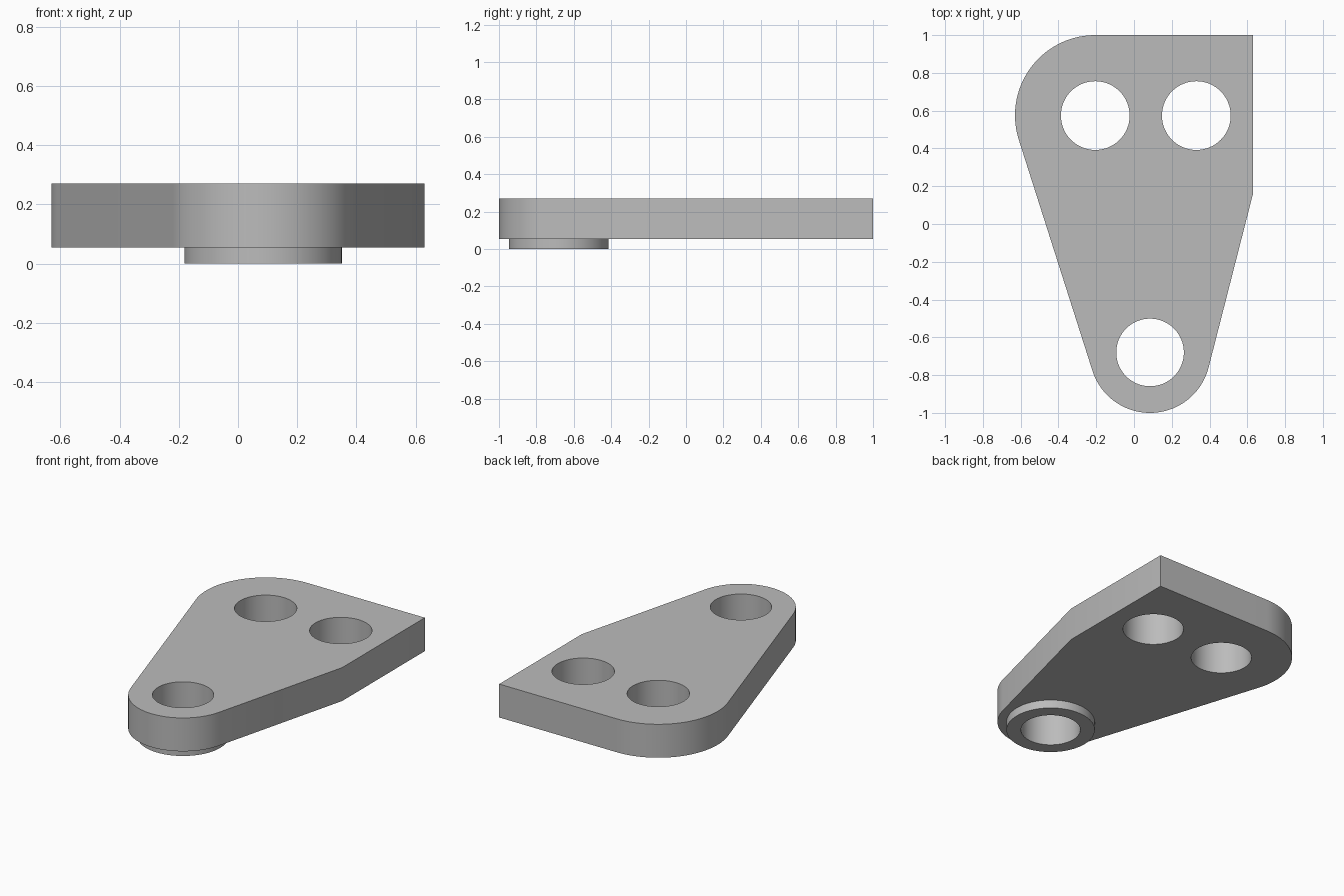
import bpy, bmesh
from math import cos, sin, pi, atan2, acos, radians
from mathutils import Vector

cube = bpy.data.objects.get("Cube")
if cube:
    bpy.data.objects.remove(cube, do_unlink=True)

grey = bpy.data.materials.new("plain grey")
grey.use_nodes = True
grey.diffuse_color = (0.5, 0.5, 0.5, 1)
grey.node_tree.nodes["Principled BSDF"].inputs["Base Color"].default_value = grey.diffuse_color


def arc(centre, radius, start, end, steps):
    angles = [start + (end - start) * i / steps for i in range(steps + 1)]
    return [centre + radius * Vector((cos(a), sin(a))) for a in angles]


def circle(centre, radius, steps=64):
    return arc(centre, radius, 0, 2 * pi, steps)[:-1]


def slab(name, loops, bottom, top):
    """Fill an outline with its holes and raise it into a solid."""
    bm = bmesh.new()
    edges = []
    for loop in loops:
        verts = [bm.verts.new((p.x, p.y, bottom)) for p in loop]
        edges += [bm.edges.new((v, verts[i - 1])) for i, v in enumerate(verts)]
    bmesh.ops.triangle_fill(bm, use_beauty=True, edges=edges, normal=(0, 0, 1))
    raised = bmesh.ops.extrude_face_region(bm, geom=bm.faces[:], use_keep_orig=True)
    moved = [g for g in raised["geom"] if isinstance(g, bmesh.types.BMVert)]
    bmesh.ops.translate(bm, verts=moved, vec=(0, 0, top - bottom))
    bmesh.ops.recalc_face_normals(bm, faces=bm.faces[:])
    mesh = bpy.data.meshes.new(name)
    bm.to_mesh(mesh)
    bm.free()
    mesh.materials.append(grey)
    obj = bpy.data.objects.new(name, mesh)
    bpy.context.collection.objects.link(obj)
    bpy.ops.object.select_all(action="DESELECT")
    obj.select_set(True)
    bpy.context.view_layer.objects.active = obj
    bpy.ops.object.shade_smooth_by_angle(angle=radians(20))


# Main centres and radii
back_c, back_r = Vector((-0.205, 0.575)), 0.425
front_c, front_r = Vector((0.085, -0.68)), 0.32
side_x, side_y, seam = 0.63, 0.16, 0.055

# Directions at which the straight sides touch the round ends
span = front_c - back_c
left_a = atan2(span.y, span.x) - acos((back_r - front_r) / span.length) + 2 * pi
reach = Vector((side_x, side_y)) - front_c
right_a = atan2(reach.y, reach.x) - acos(front_r / reach.length) + 2 * pi

# Plate with a rounded corner, a square corner and a rounded nose
outline = arc(back_c, back_r, pi / 2, left_a, 40)
outline += arc(front_c, front_r, left_a, right_a, 56)
outline += [Vector((side_x, side_y)), Vector((side_x, 1.0))]
nose_hole = circle(front_c, 0.179)
back_holes = [circle(Vector((x, 0.574)), 0.182) for x in (back_c.x, 0.33)]
slab("plate", [outline, nose_hole] + back_holes, seam, 0.27)

# Raised collar under the nose hole
slab("collar", [circle(front_c, 0.266), nose_hole], 0.0, seam)
